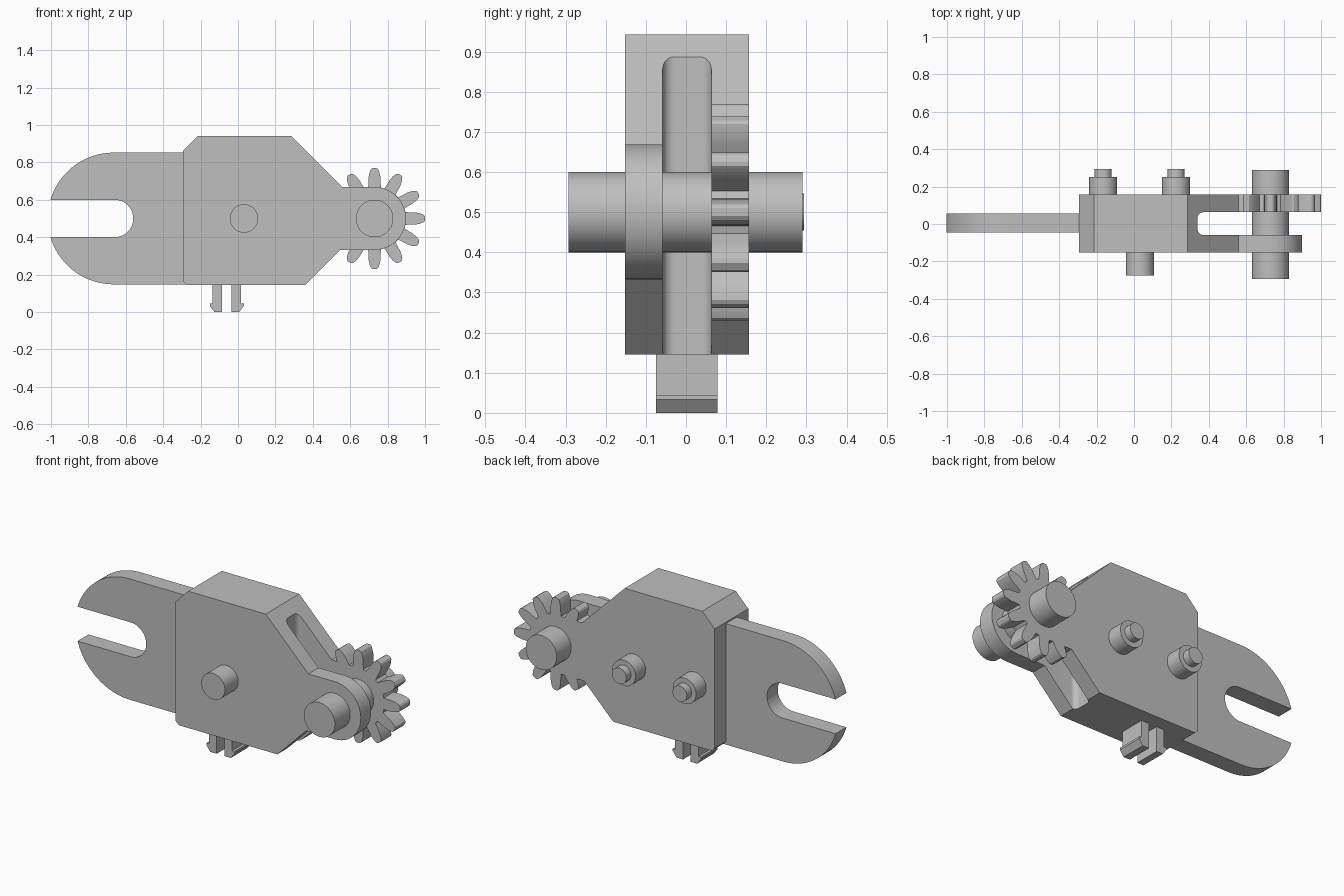
import bpy, bmesh
from math import sin, cos, pi, radians

cube = bpy.data.objects.get("Cube")
if cube:
    bpy.data.objects.remove(cube, do_unlink=True)

grey = bpy.data.materials.new("light_grey")
grey.use_nodes = True
colour = (0.52, 0.52, 0.52, 1)
grey.diffuse_color = colour
grey.node_tree.nodes["Principled BSDF"].inputs["Base Color"].default_value = colour


def arc(cx, cz, r, start, end, n=24):
    """Points along an arc, angles in degrees."""
    return [(cx + r * cos(radians(start + (end - start) * i / n)),
             cz + r * sin(radians(start + (end - start) * i / n))) for i in range(n + 1)]


def prism(name, profile, lo, hi, axis="y"):
    """Extrude an outline: xz outline along y, or xy outline along z."""
    bm = bmesh.new()
    place = (lambda p, d: (p[0], d, p[1])) if axis == "y" else (lambda p, d: (p[0], p[1], d))
    rings = [[bm.verts.new(place(p, d)) for p in profile] for d in (lo, hi)]
    for ring in rings:
        bm.faces.new(ring)
    n = len(profile)
    for i in range(n):
        j = (i + 1) % n
        bm.faces.new((rings[0][i], rings[0][j], rings[1][j], rings[1][i]))
    bmesh.ops.recalc_face_normals(bm, faces=bm.faces[:])
    mesh = bpy.data.meshes.new(name)
    bm.to_mesh(mesh)
    bm.free()
    mesh.materials.append(grey)
    obj = bpy.data.objects.new(name, mesh)
    bpy.context.collection.objects.link(obj)
    return obj


def rod(name, x, z, r, lo, hi):
    return prism(name, arc(x, z, r, 0, 360 - 7.5, 47), lo, hi)


def combine(target, tool, operation):
    """Apply a boolean and discard the tool object."""
    mod = target.modifiers.new(operation.lower(), "BOOLEAN")
    mod.operation, mod.object, mod.solver = operation, tool, "EXACT"
    bpy.context.view_layer.objects.active = target
    bpy.ops.object.modifier_apply(modifier=mod.name)
    bpy.data.objects.remove(tool, do_unlink=True)


axle_x, mid = 0.73, 0.5
front, back = -0.152, 0.157
slot_front, slot_back = -0.058, 0.063

# Main housing with the rounded lug at its end
housing = prism("housing", [(-0.295, 0.165), (-0.295, 0.86), (-0.215, 0.942), (0.285, 0.942),
                            (0.56, 0.667)] + arc(axle_x, mid, 0.168, 90, -90)
                + [(0.547, 0.332), (0.36, 0.145), (-0.275, 0.145)], front, back)

# Slot with rounded inner corners between the two cheeks
r = 0.03
slot = prism("slot_cutter", arc(0.34 + r, slot_back - r, r, 180, 90, 8) + [(1.2, slot_back), (1.2, slot_front)]
             + arc(0.34 + r, slot_front + r, r, 270, 180, 8), -0.1, 1.2, "z")
slot.hide_render = True
combine(housing, slot, "DIFFERENCE")

# Twelve-tooth gear fused to the back cheek
half_tooth = [(0.165, 0.034), (0.185, 0.033), (0.22, 0.032), (0.245, 0.027), (0.264, 0.019), (0.27, 0.010)]
tooth = [(d, -w) for d, w in half_tooth] + [(d, w) for d, w in reversed(half_tooth)]
outline = []
for k in range(12):
    a = k * pi / 6
    outline += [(axle_x + d * cos(a) - w * sin(a), mid + d * sin(a) + w * cos(a)) for d, w in tooth]
gear = prism("gear", outline, slot_back, back)
combine(housing, gear, "UNION")

# Open-ended fork
fork = prism("fork", [(-0.25, 0.148), (-0.25, 0.852)] + arc(-0.665, mid, 0.352, 90, 163.5)
             + [(-1.0, 0.6)] + arc(-0.66, mid, 0.1, 90, -90)
             + [(-1.0, 0.4)] + arc(-0.665, mid, 0.352, 196.5, 270), -0.045, 0.055)

# Axle and pins
rod("axle", axle_x, mid, 0.1, -0.293, 0.29)
rod("front_pin", 0.032, mid, 0.076, -0.275, -0.13)
for side, x in (("right", -0.165), ("left", 0.225)):
    rod(side + "_back_pin", x, mid, 0.075, 0.13, 0.25)
    rod(side + "_back_pin_tip", x, mid, 0.046, 0.24, 0.294)

# Mirrored snap clip prongs underneath
clip = [(0.025, 0.17), (0.025, 0), (0.066, 0), (0.091, 0.033), (0.091, 0.045), (0.075, 0.045), (0.075, 0.17)]
for side, s in (("right", -1), ("left", 1)):
    prism(side + "_clip_prong", [(-0.06 + s * x, z) for x, z in clip], -0.075, 0.078)

# Smooth curved walls, keeping edges sharp
for obj in bpy.context.collection.objects:
    if obj.type == "MESH" and grey.name in obj.data.materials:
        obj.select_set(True)
        bpy.context.view_layer.objects.active = obj
bpy.ops.object.shade_smooth_by_angle(angle=radians(25))
